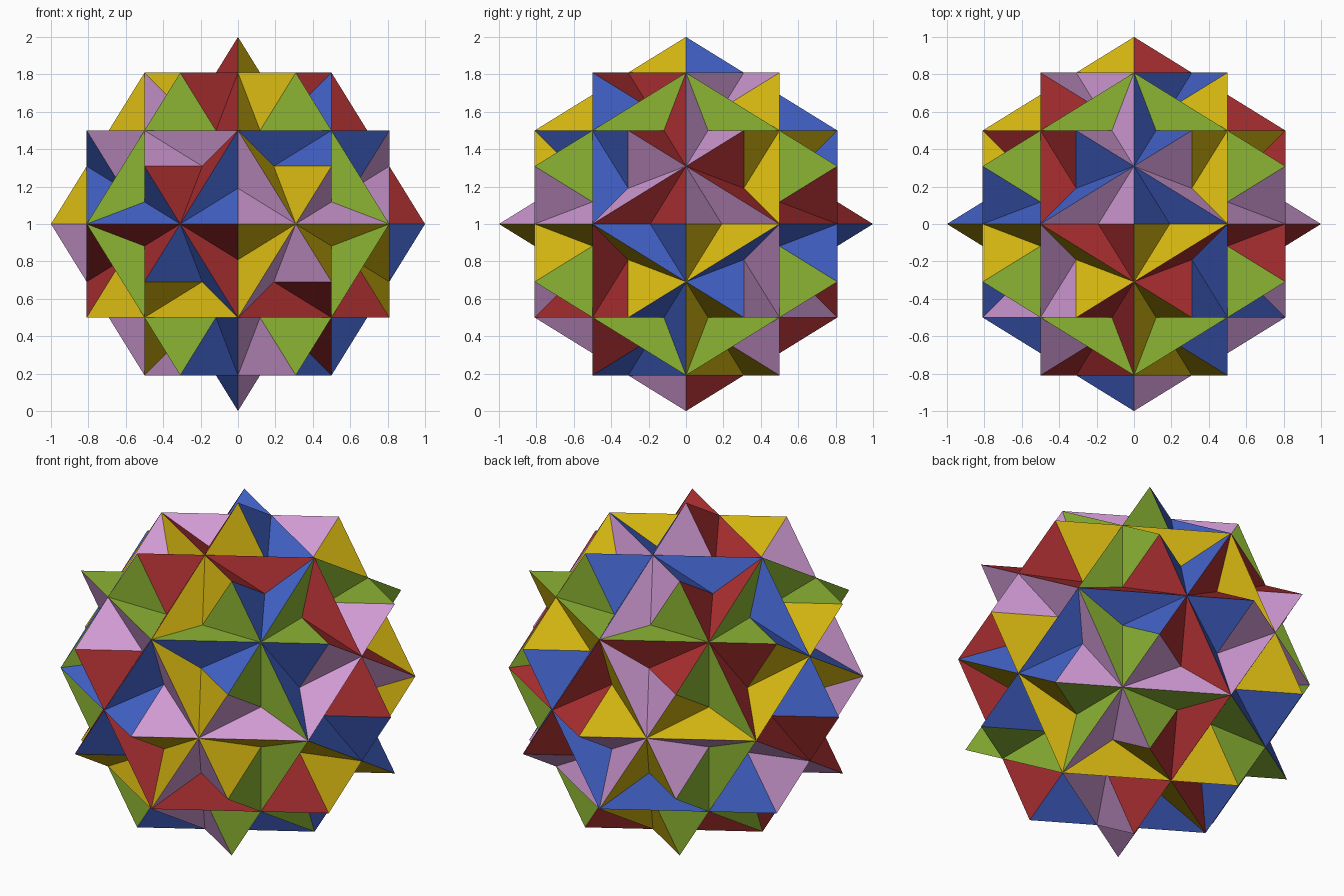
import bpy
import bmesh
import math
from mathutils import Matrix, Vector

if "Cube" in bpy.data.objects:
    bpy.data.objects.remove(bpy.data.objects["Cube"], do_unlink=True)

PHI = (1 + math.sqrt(5)) / 2
H = 0.5                                   # distance of every face plane from the centre


def linear(v):
    v /= 255
    return v / 12.92 if v <= 0.04045 else ((v + 0.055) / 1.055) ** 2.4


def make_material(name, rgb):
    mat = bpy.data.materials.new(name)
    mat.use_nodes = True
    colour = (*[linear(v) for v in rgb], 1)
    mat.diffuse_color = colour
    bsdf = next(n for n in mat.node_tree.nodes if n.type == 'BSDF_PRINCIPLED')
    bsdf.inputs["Base Color"].default_value = colour
    bsdf.inputs["Roughness"].default_value = 0.7
    return mat


# One colour per cube, in order of rotation about a five-fold axis
COLOURS = [
    ("green", (140, 181, 52)),
    ("blue", (66, 98, 200)),
    ("yellow", (208, 178, 16)),
    ("red", (168, 46, 48)),
    ("mauve", (208, 154, 212)),
]

# Points of the face pattern in one quadrant, as (short axis, long axis)
corner = (H, H)
tall_tip = (H / PHI, H * PHI)
tall_foot = (H / PHI ** 3, H)
wide_tip = (H * PHI, 0)
wide_foot = (H, H / PHI ** 3)
TRIANGLES = [(tall_tip, corner, tall_foot), (wide_tip, corner, wide_foot)]

bm = bmesh.new()
five_fold = Vector((0, PHI, 1)).normalized()

for k in range(5):
    turn = Matrix.Rotation(math.radians(72 * k), 3, five_fold)
    for axis in range(3):                 # three pairs of opposite cube faces
        for side in (-1, 1):
            for sx in (-1, 1):            # mirror the quadrant four ways
                for sy in (-1, 1):
                    for tri in TRIANGLES:
                        verts = []
                        for short, long in tri:
                            p = Vector((0, 0, 0))
                            p[axis] = side * H
                            p[(axis + 1) % 3] = sx * long
                            p[(axis + 2) % 3] = sy * short
                            verts.append(bm.verts.new(turn @ p))
                        face = bm.faces.new(verts)
                        face.material_index = k
                        face.smooth = False

# Weld the triangles into one closed star and stand it on the ground
bmesh.ops.remove_doubles(bm, verts=bm.verts[:], dist=0.001)
bmesh.ops.recalc_face_normals(bm, faces=bm.faces[:])
bmesh.ops.translate(bm, verts=bm.verts[:], vec=(0, 0, 1))

mesh = bpy.data.meshes.new("faceted_star")
for name, rgb in COLOURS:
    mesh.materials.append(make_material(name, rgb))
bm.to_mesh(mesh)
bm.free()
star = bpy.data.objects.new("faceted_star", mesh)
bpy.context.collection.objects.link(star)
